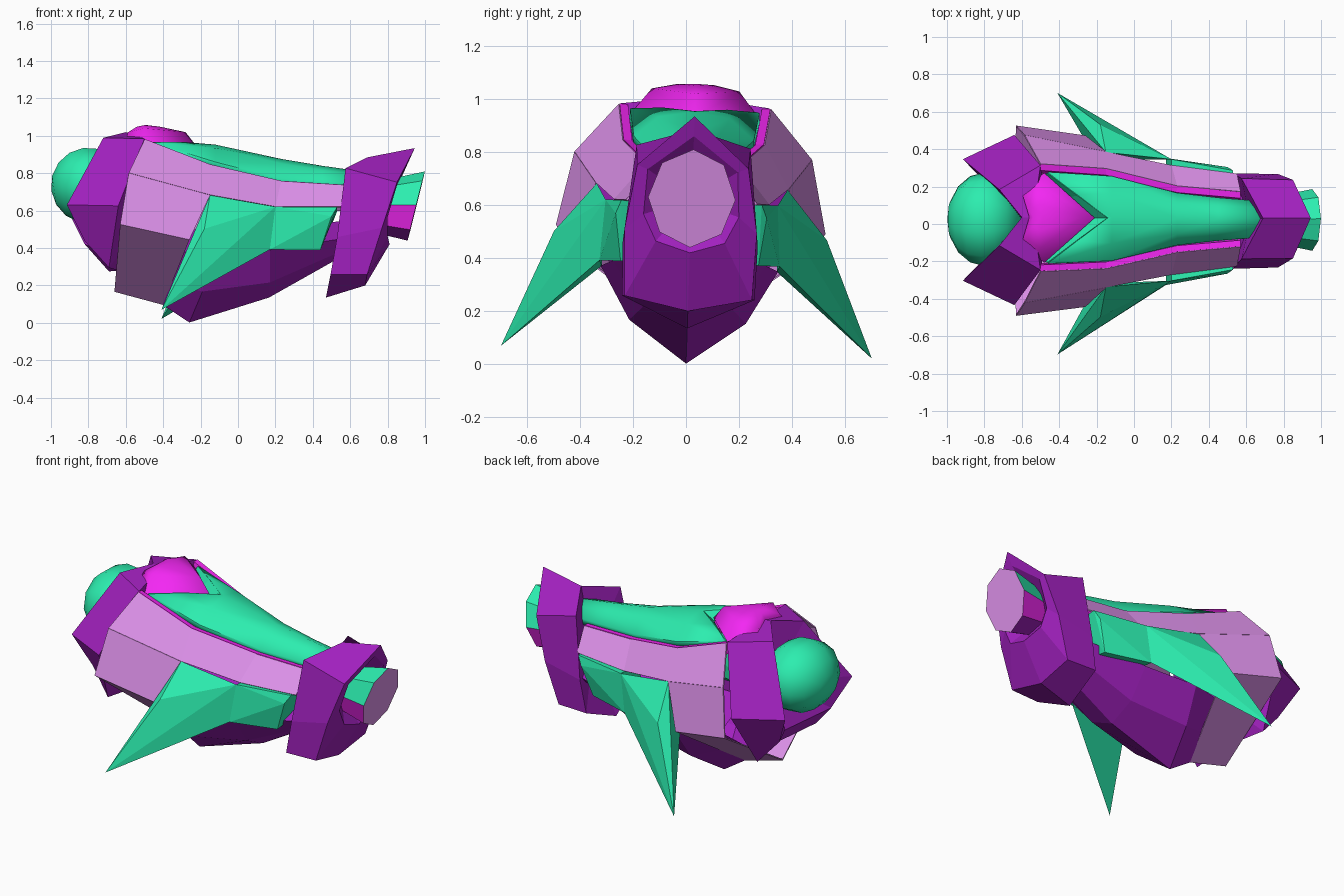
import bpy, bmesh, math
from mathutils import Matrix

if "Cube" in bpy.data.objects:
    bpy.data.objects.remove(bpy.data.objects["Cube"])

# The whole craft is rolled slightly about its long axis
ROLL = Matrix.Rotation(math.radians(-2), 4, 'X')


def material(name, rgb):
    m = bpy.data.materials.new(name)
    m.diffuse_color = (*rgb, 1)
    m.use_nodes = True
    m.node_tree.nodes["Principled BSDF"].inputs["Base Color"].default_value = m.diffuse_color
    return m


GREEN = material("green", (0.025, 0.85, 0.43))
MAGENTA = material("magenta", (0.90, 0.02, 0.90))
LILAC = material("lilac", (0.74, 0.29, 0.84))
PURPLE = material("purple", (0.36, 0.015, 0.52))


def finish(name, bm, mat, smooth=False, thick=0):
    bmesh.ops.remove_doubles(bm, verts=bm.verts, dist=0.0005)
    bmesh.ops.recalc_face_normals(bm, faces=bm.faces)
    bm.transform(ROLL)
    me = bpy.data.meshes.new(name)
    bm.to_mesh(me)
    bm.free()
    ob = bpy.data.objects.new(name, me)
    bpy.context.collection.objects.link(ob)
    me.materials.append(mat)
    for p in me.polygons:
        p.use_smooth = smooth
    if thick:
        s = ob.modifiers.new("thickness", 'SOLIDIFY')
        s.thickness, s.offset = thick, 0
    return ob


def loft(name, rows, mat, smooth=False, thick=0):
    """Skin rows of half-section points and mirror them across y."""
    bm = bmesh.new()
    for s in (1, -1):
        grid = [[bm.verts.new((x, s * y, z)) for x, y, z in r] for r in rows]
        for a, b in zip(grid, grid[1:]):
            for i in range(len(a) - 1):
                bm.faces.new((a[i], a[i + 1], b[i + 1], b[i]))
    return finish(name, bm, mat, smooth, thick)


def hulls(name, pts, mat):
    """Mirrored pair of convex solids."""
    bm = bmesh.new()
    for s in (1, -1):
        vs = [bm.verts.new((x, s * y, z)) for x, y, z in pts]
        bmesh.ops.convex_hull(bm, input=vs)
    return finish(name, bm, mat)


# Side panels: long upper strip, trim and the rear wrap-around band
top_edge = [(-.50, .285, .97), (-.15, .265, .835), (.23, .175, .75), (.57, .145, .73)]
low_edge = [(-.585, .445, .785), (-.15, .36, .67), (.20, .29, .61), (.55, .245, .61)]
loft("side_panels", list(zip(top_edge, low_edge)), LILAC, thick=.008)
loft("panel_trim", [((x, y, z), (x, y - .03, z - .002), (x, y - .04, z - .08))
                    for x, y, z in top_edge], MAGENTA, thick=.008)
loft("rear_band", [
    [(-.585, .445, .785), (-.63, .505, .51), (-.66, 0, .17)],
    [(-.15, .36, .67), (-.26, .455, .43), (-.40, 0, .10)]], LILAC, thick=.008)

# Belly keel
loft("belly", [
    [(-.50, 0, .16), (-.48, .10, .25), (-.42, .25, .38), (-.42, 0, .50)],
    [(-.26, 0, .002), (-.19, .22, .16), (-.16, .335, .36), (-.16, 0, .50)],
    [(.165, 0, .135), (.17, .17, .21), (.17, .29, .38), (.17, 0, .50)],
    [(.60, 0, .38), (.60, .12, .40), (.60, .20, .45), (.60, 0, .55)]], PURPLE)

# Swept wings with root fairings
hulls("wings", [(-.41, .70, .045), (-.18, .515, .485), (-.15, .36, .67),
                (.20, .325, .61), (.17, .34, .38), (-.20, .33, .36)], GREEN)
hulls("wing_roots", [(.20, .325, .61), (.17, .34, .38), (.53, .265, .61), (.50, .285, .56),
                     (.44, .26, .38), (.20, .15, .60), (.17, .15, .40),
                     (.53, .12, .60), (.44, .12, .40)], GREEN)

# Rounded spine hood, notched for the canopy
hood = [[(-.46, .24, .92), (-.46, .24, .955), (-.30, .12, .96), (-.14, 0, .95)]]
for x, y, low, mid, top in [(-.12, .222, .85, .925, .948), (.23, .135, .765, .845, .872),
                            (.45, .11, .75, .81, .835), (.70, .09, .735, .78, .80)]:
    hood.append([(x, y, low - .03), (x, y, low), (x, y * .6, mid), (x, 0, top)])
ob = loft("spine_hood", hood, GREEN, True, .01)
bpy.context.view_layer.objects.active = ob
ob.select_set(True)
bpy.ops.object.shade_smooth_by_angle(angle=math.radians(40))
ob.select_set(False)
loft("canopy_rim", [
    [(-.46, .24, .957), (-.30, .12, .962), (-.14, 0, .952)],
    [(-.49, .23, .91), (-.34, .115, .91), (-.21, 0, .91)]], GREEN, thick=.006)

# Canopy dome
loft("canopy", [
    [(-.21, 0, .93), (-.48, .24, .94), (-.60, .15, .95), (-.56, 0, .95)],
    [(-.28, 0, 1.02), (-.50, .165, 1.035), (-.59, .10, 1.015), (-.56, 0, 1.02)],
    [(-.42, 0, 1.05), (-.50, .07, 1.055), (-.54, .05, 1.048), (-.54, 0, 1.048)],
    [(-.49, 0, 1.058)] * 4], MAGENTA, True)

# Forked rear collar
loft("rear_collar", [
    [(-.45, 0, .60)] * 5,
    [(-.54, 0, 1.01), (-.50, .28, .975), (-.64, .455, .61), (-.69, .285, .285), (-.64, 0, .28)],
    [(-.60, 0, 1.02), (-.72, .15, .985), (-.915, .325, .62), (-.82, .25, .43), (-.68, 0, .36)],
    [(-.60, 0, .65)] * 5], PURPLE)

# Rear engine ball
bm = bmesh.new()
bmesh.ops.create_uvsphere(bm, u_segments=10, v_segments=8, radius=1)
bm.transform(Matrix.Translation((-.80, 0, .735)) @ Matrix.Rotation(math.radians(-8), 4, 'Y')
             @ Matrix.Diagonal((.20, .25, .21, 1)) @ Matrix.Rotation(math.pi / 2, 4, 'Y'))
finish("engine_ball", bm, GREEN, True)

# Nose collar with recessed mouth
loft("nose_collar", [
    [(.62, 0, .50)] * 5,
    [(.69, 0, .885), (.575, .215, .82), (.53, .255, .45), (.495, .25, .25), (.47, 0, .135)],
    [(.945, 0, .935), (.85, .21, .745), (.77, .25, .50), (.69, .24, .25), (.68, 0, .20)],
    [(.91, 0, .86), (.85, .17, .73), (.80, .18, .56), (.80, .13, .46), (.81, 0, .42)],
    [(.68, 0, .62)] * 5], PURPLE)

# Nose pod: tilted octagon, lilac face with green, magenta and purple sides
bm = bmesh.new()
rings = []
for cx, k in ((.75, .75), (.953, 1)):
    ring = []
    for i in range(8):
        a = math.radians(45 * i + 90)
        dz = .185 * k * math.sin(a)
        ring.append(bm.verts.new((cx + .25 * dz, .165 * k * math.cos(a), .625 + dz)))
    rings.append(ring)
side_index = [1, 1, 2, 3, 3, 2, 1, 1]
for i in range(8):
    j = (i + 1) % 8
    f = bm.faces.new((rings[0][i], rings[0][j], rings[1][j], rings[1][i]))
    f.material_index = side_index[i]
bm.faces.new(rings[1])
bm.faces.new(rings[0][::-1])
pod = finish("nose_pod", bm, LILAC)
for m in (GREEN, MAGENTA, PURPLE):
    pod.data.materials.append(m)
